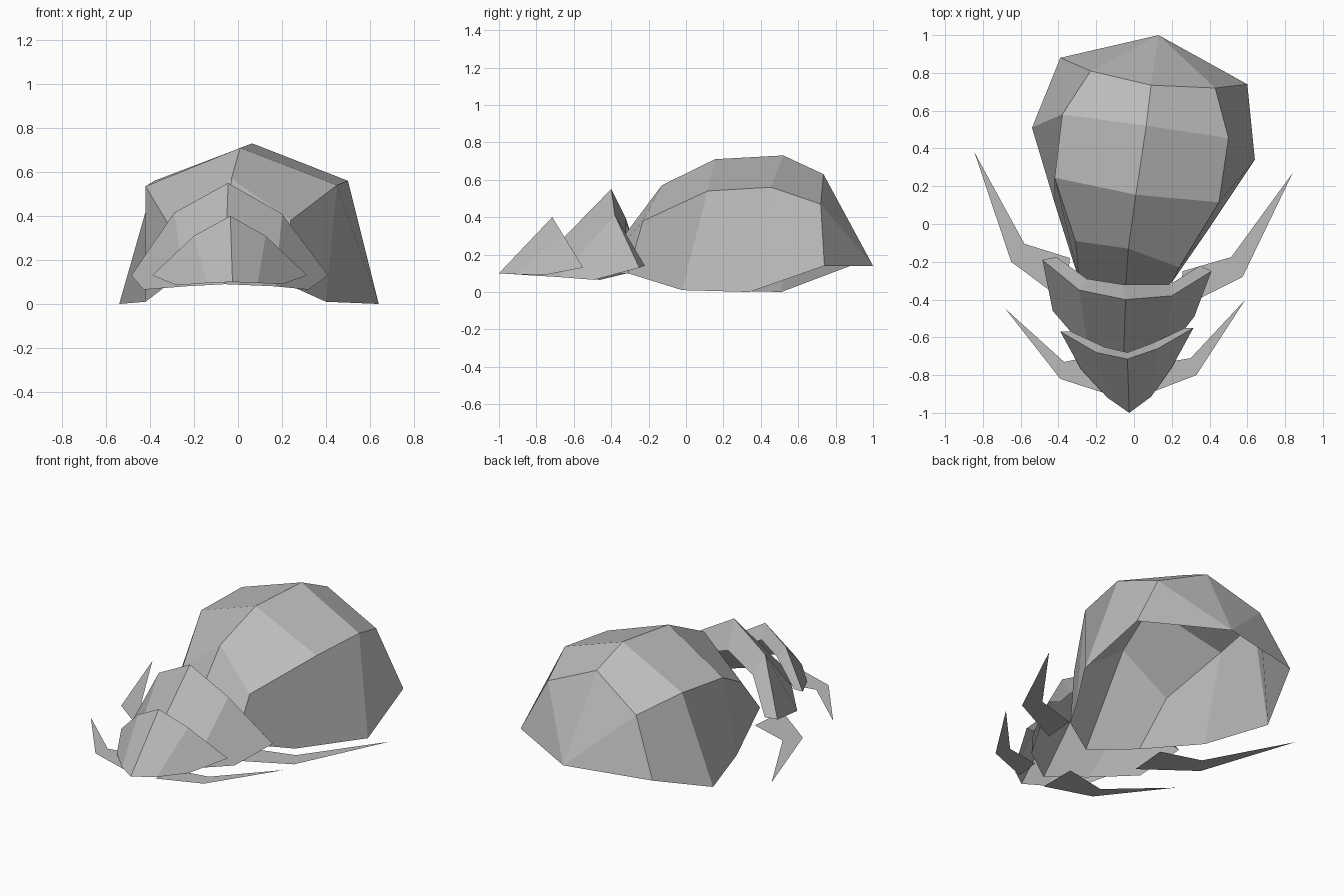
import bpy

grey = bpy.data.materials.new("shell_grey")
grey.diffuse_color = (0.5, 0.5, 0.5, 1)


def build(name, verts, faces):
    mesh = bpy.data.meshes.new(name)
    mesh.from_pydata(verts, [], faces)
    mesh.materials.append(grey)
    obj = bpy.data.objects.new(name, mesh)
    bpy.context.collection.objects.link(obj)
    return obj


def loft(name, rows):
    """Skin cross-sections ordered front to back, each left to right."""
    verts = list(dict.fromkeys(p for row in rows for p in row))
    faces = []
    for a, b in zip(rows, rows[1:]):
        for i in range(len(a) - 1):
            corners = dict.fromkeys((a[i], a[i + 1], b[i + 1], b[i]))
            if len(corners) > 2:
                faces.append([verts.index(p) for p in corners])
    return build(name, verts, faces)


# Domed rear shell, open underneath
left, right = (-.29, -.30, .11), (.20, -.31, .10)
tail = (.13, 1.0, .14)
loft("body_shell", [
    [left, left, (-.055, -.48, .10), right, right],
    [left, (-.31, -.09, .35), (-.03, -.13, .57), (.24, -.23, .38), right],
    [(-.42, .11, .01), (-.42, .245, .535), (.01, .155, .71), (.45, .115, .54), (.40, -.02, .01)],
    [(-.54, .51, 0), (-.38, .58, .56), (.065, .52, .73), (.50, .455, .56), (.64, .34, 0)],
    [(-.39, .88, .14), (-.23, .81, .47), (.09, .735, .63), (.43, .72, .47), (.60, .74, .14)],
    [tail] * 5,
])

# Neck plate: front edge, ridge, rear lip
loft("neck_plate", [
    [(-.43, -.46, .065), (-.24, -.68, .08), (-.06, -.85, .09), (.17, -.68, .08), (.32, -.49, .065)],
    [(-.485, -.19, .13), (-.29, -.35, .415), (-.045, -.40, .55), (.20, -.38, .41), (.41, -.25, .13)],
    [(-.41, -.175, .13), (-.25, -.29, .30), (-.06, -.32, .39), (.19, -.32, .30), (.35, -.22, .14)],
])

# Head plate: front edge, ridge, rear lip
loft("head_plate", [
    [(-.28, -.77, .085), (-.14, -.92, .095), (-.025, -1.0, .10), (.09, -.915, .095), (.20, -.76, .09)],
    [(-.39, -.57, .13), (-.20, -.68, .31), (-.035, -.715, .40), (.125, -.66, .31), (.315, -.55, .13)],
    [(-.33, -.57, .13), (-.16, -.65, .25), (-.035, -.68, .31), (.10, -.63, .25), (.27, -.55, .13)],
])


# Flat legs: inner base, outer base, outer knee, tip, inner knee
def leg(name, z, outline):
    if outline[0][0] < 0:
        outline = outline[::-1]
    n = outline.index(max(outline, key=lambda p: p[1]))
    o = outline[n:] + outline[:n]
    build(name, [(x, y, z) for x, y in o], [(0, 1, 4), (1, 2, 3, 4)])


leg("rear_leg_right", .06, [(.257, -.25), (.239, -.448), (.575, -.28), (.84, .27), (.515, -.175)])
leg("rear_leg_left", .06, [(-.34, -.18), (-.36, -.416), (-.65, -.20), (-.845, .38), (-.58, -.105)])
leg("front_leg_right", .075, [(.09, -.745), (.07, -.90), (.33, -.80), (.59, -.40), (.30, -.71)])
leg("front_leg_left", .075, [(-.11, -.68), (-.11, -.91), (-.39, -.82), (-.68, -.45), (-.37, -.73)])
